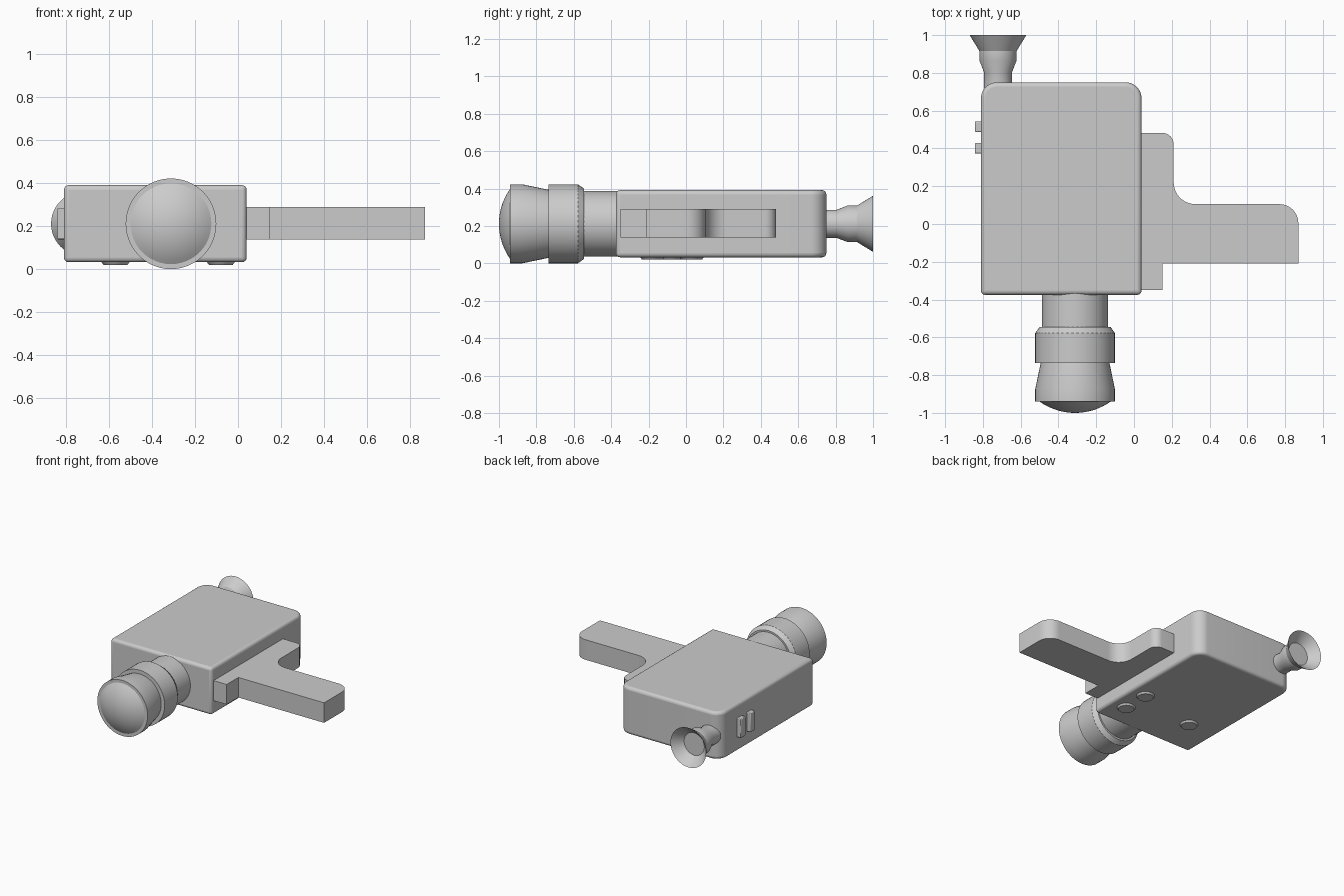
import bpy, bmesh, math
from mathutils import Vector

if "Cube" in bpy.data.objects:
    bpy.data.objects.remove(bpy.data.objects["Cube"], do_unlink=True)

grey = bpy.data.materials.new("light grey")
grey.use_nodes = True
grey.diffuse_color = (0.6, 0.6, 0.6, 1)
grey.node_tree.nodes["Principled BSDF"].inputs["Base Color"].default_value = (0.6, 0.6, 0.6, 1)

MID_Z = 0.212


def finish(name, bm, smooth=True, angle=30):
    bmesh.ops.recalc_face_normals(bm, faces=bm.faces)
    mesh = bpy.data.meshes.new(name)
    bm.to_mesh(mesh)
    bm.free()
    mesh.materials.append(grey)
    obj = bpy.data.objects.new(name, mesh)
    bpy.context.collection.objects.link(obj)
    bpy.ops.object.select_all(action='DESELECT')
    obj.select_set(True)
    bpy.context.view_layer.objects.active = obj
    if smooth:
        bpy.ops.object.shade_smooth_by_angle(angle=math.radians(angle))
    return obj


def lathe(name, profile, x, segments=48):
    """Revolve (y, radius) points about an axis along y."""
    bm = bmesh.new()
    rings = []
    for y, r in profile:
        if r == 0:
            rings.append([bm.verts.new((x, y, MID_Z))] * segments)
            continue
        turn = [math.tau * i / segments for i in range(segments)]
        rings.append([bm.verts.new((x + r * math.cos(a), y, MID_Z + r * math.sin(a))) for a in turn])
    for a, b in zip(rings, rings[1:]):
        for i in range(segments):
            j = (i + 1) % segments
            corners = list(dict.fromkeys((a[i], a[j], b[j], b[i])))
            if len(corners) > 2:
                bm.faces.new(corners)
    return finish(name, bm)


def slab(name, outline, z0, z1):
    """Extrude a plan outline of (x, y, corner radius) points."""
    bm = bmesh.new()
    pts = []
    n = len(outline)
    for i, (x, y, r) in enumerate(outline):
        p = Vector((x, y))
        if r == 0:
            pts.append(p)
            continue
        u = (Vector(outline[i - 1][:2]) - p).normalized()
        v = (Vector(outline[(i + 1) % n][:2]) - p).normalized()
        centre = p + (u + v) * r
        for k in range(11):
            t = math.pi / 2 * k / 10
            pts.append(centre - v * r * math.cos(t) - u * r * math.sin(t))
    face = bm.faces.new([bm.verts.new((p.x, p.y, z0)) for p in pts])
    up = bmesh.ops.extrude_face_region(bm, geom=[face])["geom"]
    verts = [g for g in up if isinstance(g, bmesh.types.BMVert)]
    bmesh.ops.translate(bm, verts=verts, vec=(0, 0, z1 - z0))
    return finish(name, bm)


def bevel(obj, width, segments=4):
    mod = obj.modifiers.new("rounded edges", 'BEVEL')
    mod.width = width
    mod.segments = segments
    mod.limit_method = 'ANGLE'
    mod.angle_limit = math.radians(40)


# Main body with rounded rear corners
body = slab("body", [(-0.81, -0.375, 0), (0.04, -0.375, 0),
                     (0.04, 0.75, 0.085), (-0.81, 0.75, 0.085)], 0.033, 0.392)
bevel(body, 0.022)

# Side grip
slab("grip", [(0.02, -0.35, 0), (0.15, -0.35, 0), (0.15, -0.21, 0), (0.87, -0.21, 0),
              (0.87, 0.105, 0.1), (0.21, 0.105, 0.115), (0.21, 0.482, 0.06),
              (0.02, 0.482, 0)], 0.138, 0.29)

# Lens barrel and domed front glass
lathe("lens_barrel", [(-0.36, 0), (-0.36, 0.175), (-0.545, 0.175), (-0.545, 0.188),
                      (-0.578, 0.211), (-0.735, 0.211), (-0.735, 0.182), (-0.875, 0.211),
                      (-0.94, 0.211), (-0.94, 0)], -0.312)
dome = [(-0.938 - 0.062 * math.sin(t), 0.188 * math.cos(t))
        for t in (math.pi / 2 * k / 10 for k in range(10))]
cap_r, cap_h = 0.188, 0.06
sphere_r = (cap_r ** 2 + cap_h ** 2) / (2 * cap_h)
dome = [(-1 + sphere_r - math.sqrt(sphere_r ** 2 - r * r), r)
        for r in (cap_r * (1 - k / 10) for k in range(10))] + [(-1, 0)]
lathe("front_glass", dome, -0.312)

# Eyepiece with hollow cup
lathe("eyepiece", [(0.72, 0), (0.72, 0.075), (0.805, 0.075), (0.865, 0.098), (0.915, 0.098),
                   (1.0, 0.15), (0.93, 0.085), (0.93, 0)], -0.72)

# Two buttons on the side
for i, y in enumerate((0.4, 0.515)):
    button = slab(f"side_button_{i + 1}", [(-0.842, y - 0.028, 0), (-0.8, y - 0.028, 0),
                                           (-0.8, y + 0.028, 0), (-0.842, y + 0.028, 0)], 0.14, 0.285)
    bevel(button, 0.005, 2)

# Round pads underneath
for i, (x, y) in enumerate(((-0.08, 0.03), (-0.08, -0.18), (-0.57, -0.08))):
    bm = bmesh.new()
    bmesh.ops.create_cone(bm, cap_ends=True, segments=32, radius1=0.055, radius2=0.07, depth=0.02)
    bmesh.ops.translate(bm, verts=bm.verts, vec=(x, y, 0.03))
    finish(f"base_pad_{i + 1}", bm)
